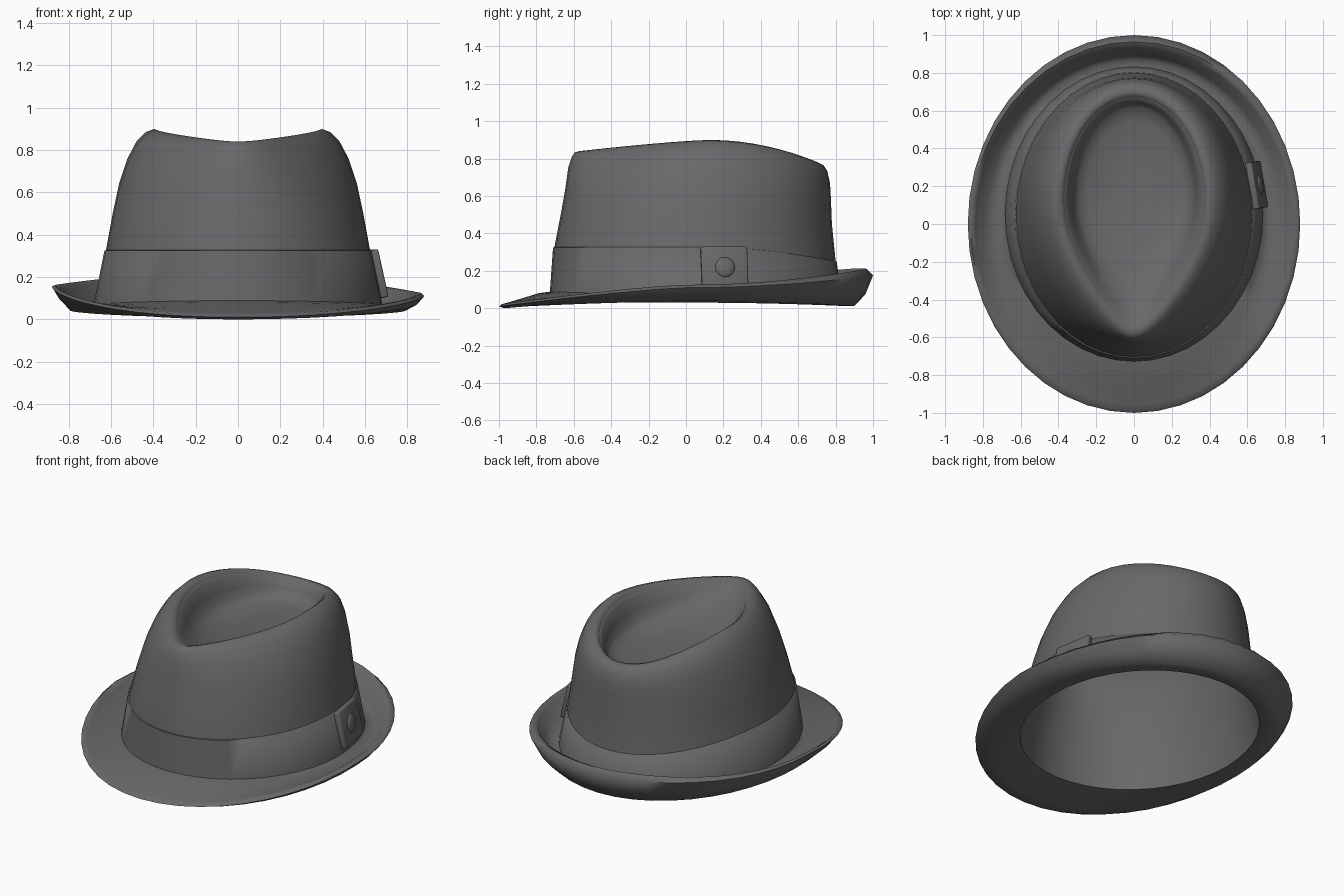
import bpy, bmesh, math
from mathutils import Matrix, Vector

cube = bpy.data.objects.get("Cube")
if cube:
    bpy.data.objects.remove(cube, do_unlink=True)

felt = bpy.data.materials.new("charcoal felt")
felt.use_nodes = True
colour = (0.14, 0.137, 0.143, 1)
felt.diffuse_color = colour
felt.node_tree.nodes["Principled BSDF"].inputs["Base Color"].default_value = colour
SEGMENTS = 44


def finish(name, bm, angle=70):
    bmesh.ops.recalc_face_normals(bm, faces=bm.faces)
    mesh = bpy.data.meshes.new(name)
    bm.to_mesh(mesh)
    bm.free()
    mesh.materials.append(felt)
    mesh.shade_smooth()
    mesh.set_sharp_from_angle(angle=math.radians(angle))
    obj = bpy.data.objects.new(name, mesh)
    bpy.context.scene.collection.objects.link(obj)


def ring_point(ring, t):
    """Ring: half width, front y, back y, side z, front z, back z, front pinch."""
    rx, yf, yb, zs, zf, zb, pinch = ring
    c, s = math.cos(t), math.sin(t)
    cy = (yf + yb) / 2 + 0.12 * pinch
    x = rx * c * (1 - pinch * min(s, 0) ** 2)
    # The lip curls up a little more on the right side
    lift = 0.5 * max(rx - 0.79, 0) * max(-c, 0)
    if s > 0:
        return Vector((x, cy + s * (yb - cy), zs + (zb - zs) * s * s + lift))
    return Vector((x, cy + s * (cy - yf), zs + (zf - zs) * (-s) ** 1.3 + lift * (1 + s)))


def loft(name, rings, closed=False):
    bm = bmesh.new()
    loops = [[bm.verts.new(ring_point(r, math.tau * i / SEGMENTS))
              for i in range(SEGMENTS)] for r in rings]
    pairs = list(zip(loops, loops[1:]))
    if closed:
        pairs.append((loops[-1], loops[0]))
    else:
        bm.faces.new(loops[0])
        bm.faces.new(loops[-1])
    for a, b in pairs:
        for i in range(SEGMENTS):
            j = (i + 1) % SEGMENTS
            bm.faces.new((a[i], a[j], b[j], b[i]))
    finish(name, bm)


# Crown wall, teardrop ridge and sunken top
crown = [
    (.675, -.72, .825, .07, .09, .05, 0),
    (.625, -.705, .80, .32, .32, .25, 0),
    (.592, -.67, .78, .50, .50, .45, .06),
    (.562, -.645, .775, .64, .64, .58, .14),
    (.522, -.63, .77, .76, .75, .67, .26),
    (.48, -.61, .755, .84, .81, .735, .38),
    (.435, -.595, .735, .885, .833, .765, .44),
    (.395, -.57, .705, .90, .84, .78, .47),
    (.37, -.54, .68, .88, .833, .775, .48),
    (.345, -.49, .66, .80, .81, .745, .48),
    (.315, -.42, .63, .715, .775, .695, .46),
    (.25, -.30, .54, .68, .735, .675, .35),
    (.12, -.12, .33, .67, .69, .67, .2),
]
# Brim, from the head opening underneath, round the lip, to the crown
brim = [
    (.662, -.705, .81, .03, .05, .02, 0),
    (.71, -.77, .845, .03, .035, .012, 0),
    (.79, -.91, .90, .04, .008, .012, 0),
    (.845, -.97, .96, .07, .0, .075, 0),
    (.88, -1.0, 1.0, .11, .01, .175, 0),
    (.865, -.985, .965, .125, .022, .21, 0),
    (.84, -.955, .935, .115, .03, .195, 0),
    (.78, -.87, .895, .07, .055, .075, 0),
    (.73, -.79, .865, .06, .08, .045, 0),
]
TH = 0.015
lining = [(rx - TH, yf + TH, yb - TH, zs - TH, zf - TH, zb - TH, p)
          for rx, yf, yb, zs, zf, zb, p in crown[1:]]
loft("hat_body", lining[::-1] + brim + crown)

# Ribbon band wrapped round the crown base
loft("hat_band", [
    (.683, -.728, .833, .065, .085, .045, 0),
    (.631, -.711, .806, .325, .325, .25, 0),
    (.622, -.702, .797, .327, .327, .252, 0),
    (.67, -.715, .82, .065, .085, .045, 0),
], closed=True)

# Bow on the left side: local x outward, y along the band, z up
frame = (Matrix.Translation((.645, .205, .215)) @ Matrix.Rotation(.17, 4, "Z")
         @ Matrix.Rotation(-.22, 4, "Y"))


def bow_part(name, centre, size, bevel, round_part=False):
    bm = bmesh.new()
    if round_part:
        bmesh.ops.create_uvsphere(bm, u_segments=14, v_segments=8, radius=.5)
    else:
        bmesh.ops.create_cube(bm, size=1)
    bm.transform(Matrix.Translation(centre) @ Matrix.Diagonal((*size, 1)))
    if bevel:
        bmesh.ops.bevel(bm, geom=bm.edges[:], offset=bevel, segments=2,
                        profile=.5, affect="EDGES")
    bm.transform(frame)
    finish(name, bm)


bow_part("bow_panel", (.005, 0, 0), (.035, .25, .23), .008)
bow_part("bow_knot", (.02, 0, .0), (.035, .11, .11), 0, True)
